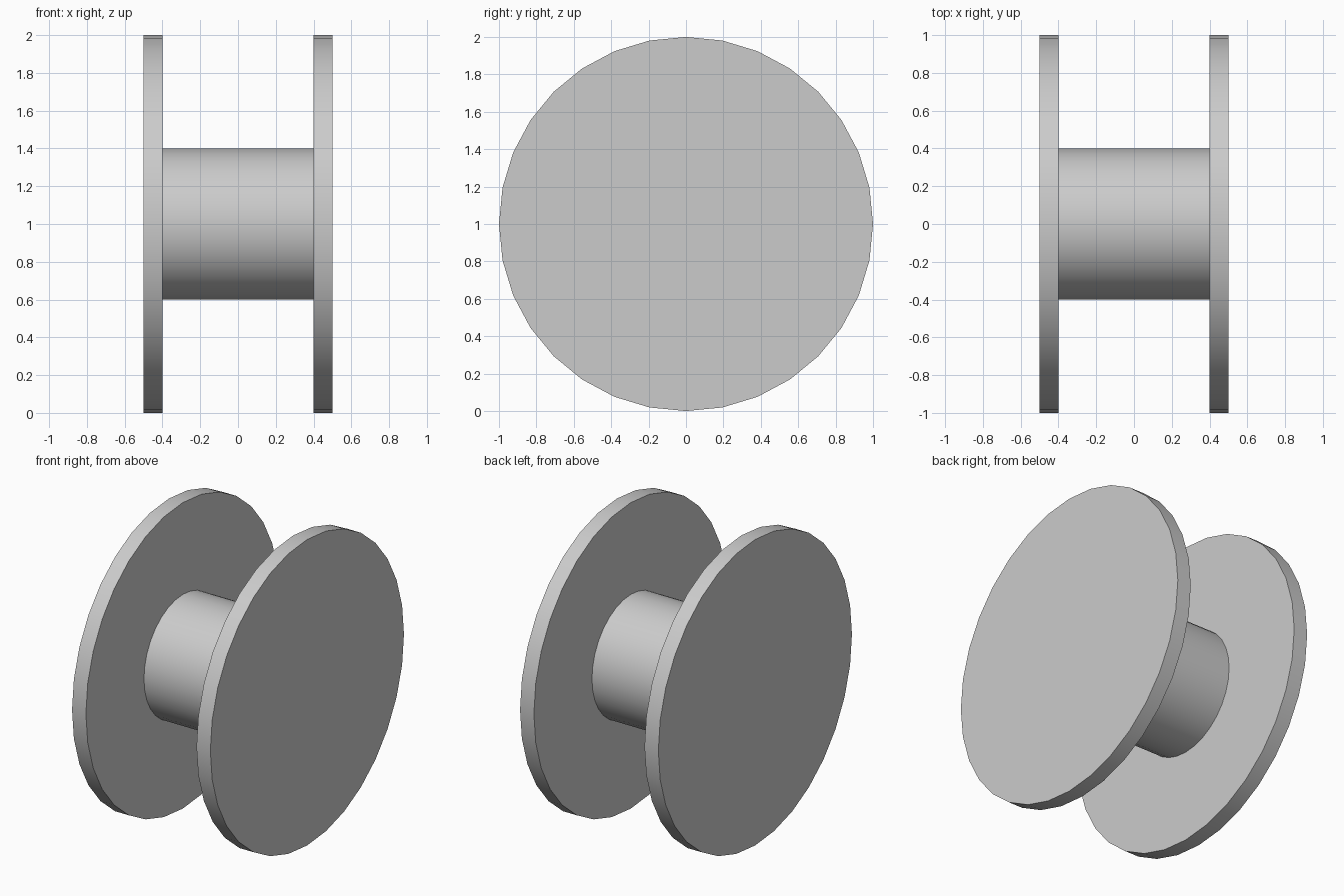
import bpy
import math

if "Cube" in bpy.data.objects:
    bpy.data.objects.remove(bpy.data.objects["Cube"])


def disc(name, radius, x_min, x_max):
    """Cylinder lying along x, between two x positions."""
    bpy.ops.mesh.primitive_cylinder_add(
        vertices=32, radius=radius, depth=x_max - x_min,
        location=((x_min + x_max) / 2, 0, 1),
        rotation=(0, math.pi / 2, 0))
    obj = bpy.context.object
    obj.name = name
    bpy.ops.object.transform_apply(location=False, rotation=True, scale=True)
    bpy.ops.object.shade_smooth_by_angle(angle=math.radians(30))
    return obj


# Central barrel
disc("spool_core", 0.4, -0.4, 0.4)

# End flanges
disc("left_flange", 1.0, -0.5, -0.4)
disc("right_flange", 1.0, 0.4, 0.5)
